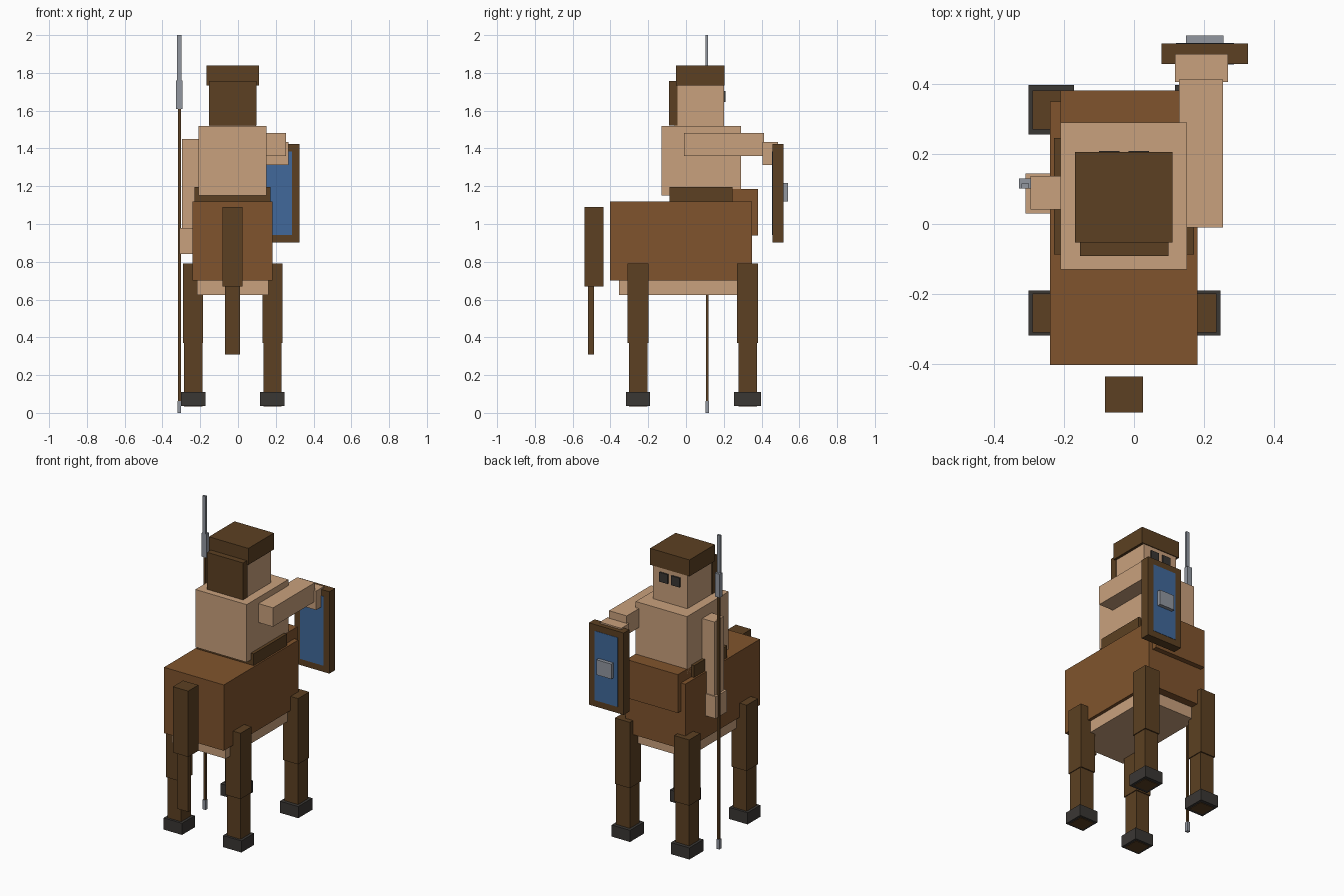
import bpy
import bmesh

cube = bpy.data.objects.get("Cube")
if cube:
    bpy.data.objects.remove(cube, do_unlink=True)


def material(name, rgb):
    linear = [((c / 255 + 0.055) / 1.055) ** 2.4 for c in rgb] + [1.0]
    mat = bpy.data.materials.new(name)
    mat.use_nodes = True
    mat.diffuse_color = linear
    mat.node_tree.nodes["Principled BSDF"].inputs["Base Color"].default_value = linear
    return mat


coat = material("chestnut coat", (128, 84, 45))
dark = material("dark brown", (92, 64, 34))
skin = material("tan skin", (201, 161, 125))
hoof = material("charcoal", (58, 55, 52))
blue = material("shield blue", (65, 105, 155))
steel = material("steel", (146, 151, 160))


def box(name, mat, x, y, z):
    """Box between the (low, high) limits on each axis."""
    bm = bmesh.new()
    bmesh.ops.create_cube(bm, size=1)
    for v in bm.verts:
        for axis, (low, high) in enumerate((x, y, z)):
            v.co[axis] = low if v.co[axis] < 0 else high
    mesh = bpy.data.meshes.new(name)
    bm.to_mesh(mesh)
    bm.free()
    mesh.materials.append(mat)
    obj = bpy.data.objects.new(name, mesh)
    bpy.context.collection.objects.link(obj)
    return obj


def around(centre, half):
    return centre - half, centre + half


# Horse body
box("horse_body", coat, (-0.24, 0.182), (-0.403, 0.35), (0.70, 1.12))
box("horse_chest", coat, (-0.21, 0.153), (0.2, 0.382), (0.94, 1.185))
box("horse_belly", skin, (-0.218, 0.162), (-0.355, 0.30), (0.625, 0.72))
box("waist_band", dark, (-0.229, 0.172), (-0.087, 0.246), (1.10, 1.195))

# Legs and hooves
for side, x in (("right", -0.237), ("left", 0.182)):
    for end, y, depth in (("rear", -0.254, 0.064), ("front", 0.326, 0.071)):
        part = f"{end}_{side}"
        box(f"{part}_upper_leg", dark, around(x, 0.053), around(y, 0.056), (0.37, 0.79))
        box(f"{part}_lower_leg", dark, around(x, 0.048), around(y, 0.049), (0.033, 0.38))
        box(f"{part}_hoof", hoof, around(x, 0.065), around(y, depth), (0.036, 0.11))

# Tail
box("tail_upper", dark, (-0.083, 0.025), (-0.538, -0.436), (0.67, 1.09))
box("tail_tip", dark, (-0.069, 0.011), (-0.518, -0.487), (0.308, 0.68))

# Rider torso and head
box("torso", skin, (-0.21, 0.152), (-0.13, 0.29), (1.152, 1.52))
box("head", skin, (-0.15, 0.094), (-0.06, 0.20), (1.51, 1.75))
box("back_hair", dark, (-0.154, 0.099), (-0.091, -0.045), (1.521, 1.757))
box("hair_cap", dark, (-0.168, 0.11), (-0.053, 0.205), (1.733, 1.838))
for side, x in (("right", -0.071), ("left", 0.014)):
    box(f"{side}_eye", hoof, around(x, 0.029), (0.2, 0.209), (1.645, 1.705))

# Arm holding the shield
box("left_upper_arm", skin, (0.129, 0.254), (-0.01, 0.413), (1.36, 1.481))
box("left_hand", skin, (0.117, 0.268), (0.405, 0.486), (1.312, 1.433))

# Shield
box("shield_frame", dark, (0.079, 0.325), (0.457, 0.515), (0.902, 1.424))
box("shield_panel", blue, (0.12, 0.285), (0.455, 0.517), (0.942, 1.384))
box("shield_boss", steel, (0.149, 0.255), (0.51, 0.539), (1.12, 1.216))

# Arm holding the spear
box("right_upper_arm", skin, (-0.296, -0.2), (0.042, 0.137), (0.96, 1.45))
box("right_hand", skin, (-0.31, -0.225), (0.03, 0.144), (0.84, 0.98))

# Spear
box("spear_shaft", dark, around(-0.31, 0.007), around(0.112, 0.007), (0.05, 1.62))
box("spear_butt", steel, around(-0.311, 0.01), around(0.112, 0.01), (0, 0.062))
box("spear_head_base", steel, around(-0.311, 0.017), around(0.116, 0.014), (1.61, 1.76))
box("spear_head_tip", steel, around(-0.311, 0.011), around(0.109, 0.007), (1.74, 2.0))
